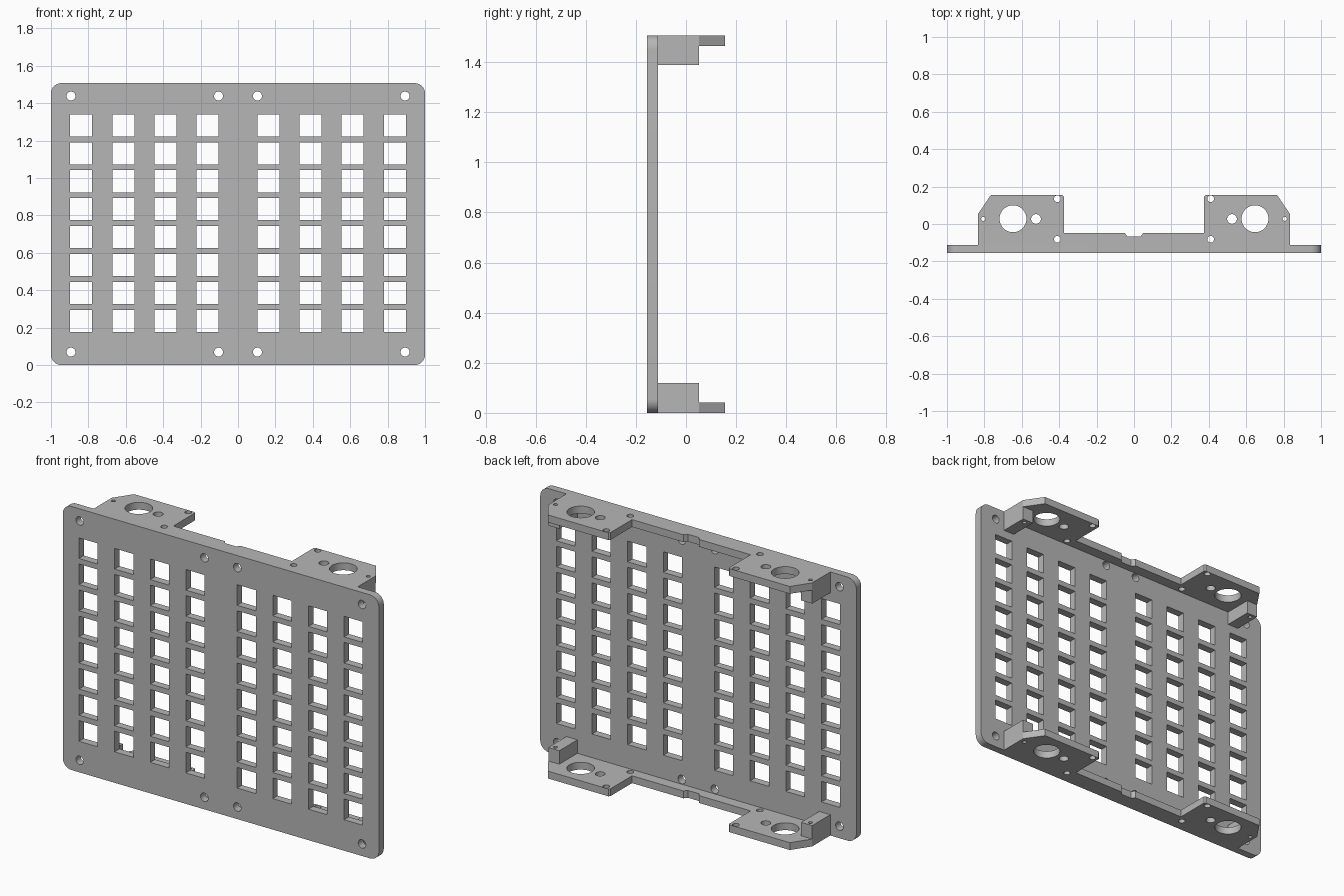
import bpy, bmesh, math
from mathutils import Matrix

cube = bpy.data.objects.get("Cube")
if cube:
    bpy.data.objects.remove(cube)

grey = bpy.data.materials.new("plain grey")
grey.use_nodes = True
COLOUR = (0.47, 0.47, 0.47, 1)
grey.diffuse_color = COLOUR
grey.node_tree.nodes["Principled BSDF"].inputs["Base Color"].default_value = COLOUR

HEIGHT = 1.507
FRONT, BACK = -0.155, -0.111
SHEET = 0.042


def circle(cx, cy, r, n=32):
    return [(cx + r * math.cos(math.tau * i / n), cy + r * math.sin(math.tau * i / n))
            for i in range(n)]


def rect(cx, cy, w, h):
    return [(cx + sx * w / 2, cy + sy * h / 2)
            for sx, sy in ((-1, -1), (1, -1), (1, 1), (-1, 1))]


def rounded_rect(cx, cy, w, h, r, n=10):
    pts = []
    for k, (sx, sy) in enumerate(((1, 1), (-1, 1), (-1, -1), (1, -1))):
        for i in range(n + 1):
            a = math.pi / 2 * (k + i / n)
            pts.append((cx + sx * (w / 2 - r) + r * math.cos(a),
                        cy + sy * (h / 2 - r) + r * math.sin(a)))
    return pts


def sheet(name, loops, low, high, upright=False):
    """Extrude an outline with holes from low to high, along z or along y."""
    curve = bpy.data.curves.new(name, "CURVE")
    curve.dimensions = "2D"
    curve.fill_mode = "BOTH"
    curve.extrude = (high - low) / 2
    for loop in loops:
        spline = curve.splines.new("POLY")
        spline.points.add(len(loop) - 1)
        for point, (x, y) in zip(spline.points, loop):
            point.co = (x, y, 0, 1)
        spline.use_cyclic_u = True
    helper = bpy.data.objects.new(name + " outline", curve)
    bpy.context.collection.objects.link(helper)
    bpy.context.view_layer.update()
    graph = bpy.context.evaluated_depsgraph_get()
    mesh = bpy.data.meshes.new_from_object(helper.evaluated_get(graph))
    bpy.data.objects.remove(helper)

    bm = bmesh.new()
    bm.from_mesh(mesh)
    bmesh.ops.remove_doubles(bm, verts=bm.verts, dist=1e-5)
    mid = (low + high) / 2
    if upright:
        move = Matrix.Translation((0, mid, 0)) @ Matrix.Rotation(math.pi / 2, 4, "X")
    else:
        move = Matrix.Translation((0, 0, mid))
    bm.transform(move)
    bmesh.ops.recalc_face_normals(bm, faces=bm.faces)
    bm.to_mesh(mesh)
    bm.free()
    mesh.materials.clear()
    mesh.materials.append(grey)

    obj = bpy.data.objects.new(name, mesh)
    bpy.context.collection.objects.link(obj)
    bpy.ops.object.select_all(action="DESELECT")
    obj.select_set(True)
    bpy.context.view_layer.objects.active = obj
    bpy.ops.object.shade_smooth_by_angle(angle=math.radians(30))
    return obj


# Main plate with window grid and screw holes
plate = [rounded_rect(0, HEIGHT / 2, 2, HEIGHT, 0.055)]
for side in (-1, 1):
    for col in range(4):
        for row in range(8):
            plate.append(rect(side * (0.162 + 0.2255 * col), 0.236 + 0.1493 * row, 0.118, 0.118))
    for x in (0.104, 0.893):
        for z in (0.069, HEIGHT - 0.069):
            plate.append(circle(side * x, z, 0.024))
sheet("front_plate", plate, FRONT, BACK, upright=True)

# Flange outline: one half, then mirrored
half = [(0.035, -0.067), (0.05, -0.048), (0.375, -0.048), (0.375, 0.147), (0.383, 0.155),
        (0.765, 0.155), (0.835, 0.052), (0.835, BACK)]
outline = half + [(-x, y) for x, y in reversed(half)]
flange = [outline]
holes = ((0.647, 0.028, 0.072), (0.524, 0.027, 0.026), (0.41, 0.135, 0.018),
         (0.41, -0.082, 0.018), (0.806, 0.027, 0.011))
for side in (-1, 1):
    flange += [circle(side * x, y, r) for x, y, r in holes]

# Lower and upper flanges with their end blocks
BLOCK = 0.119
for level, (f_low, f_high, b_low, b_high) in {
        "lower": (0, SHEET, SHEET, BLOCK),
        "upper": (HEIGHT - SHEET, HEIGHT, HEIGHT - BLOCK, HEIGHT - SHEET)}.items():
    sheet(level + "_flange", flange, f_low, f_high)
    for side, label in ((-1, "right"), (1, "left")):
        block = [rect(side * 0.8, (BACK + 0.052) / 2, 0.07, 0.052 - BACK),
                 circle(side * 0.806, 0.027, 0.011)]
        sheet(f"{level}_{label}_block", block, b_low, b_high)
